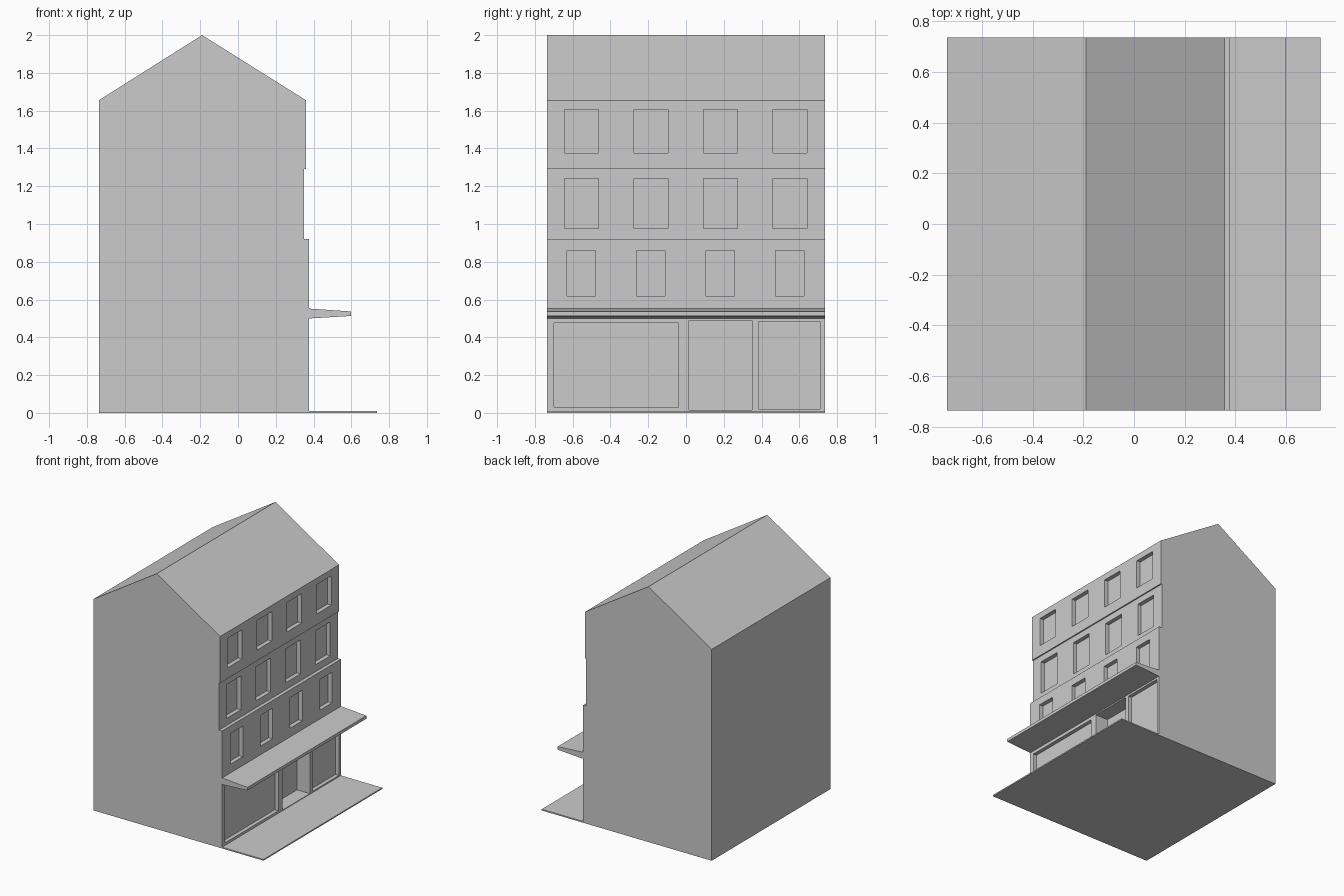
import bpy, bmesh

cube = bpy.data.objects.get("Cube")
if cube:
    bpy.data.objects.remove(cube, do_unlink=True)

HALF = 0.735   # half the building's length along y

# One plain stone colour for everything
stone = bpy.data.materials.new("plain_grey")
stone.use_nodes = True
grey = (0.6, 0.6, 0.6, 1)
stone.diffuse_color = grey
stone.node_tree.nodes["Principled BSDF"].inputs["Base Color"].default_value = grey


def make_object(name, bm):
    bmesh.ops.recalc_face_normals(bm, faces=bm.faces)
    mesh = bpy.data.meshes.new(name)
    bm.to_mesh(mesh)
    bm.free()
    mesh.materials.append(stone)
    obj = bpy.data.objects.new(name, mesh)
    bpy.context.collection.objects.link(obj)
    return obj


def extrude_profile(name, profile):
    """Extrude an (x, z) outline along the whole length."""
    bm = bmesh.new()
    face = bm.faces.new([bm.verts.new((x, -HALF, z)) for x, z in profile])
    ext = bmesh.ops.extrude_face_region(bm, geom=[face])
    verts = [v for v in ext["geom"] if isinstance(v, bmesh.types.BMVert)]
    bmesh.ops.translate(bm, verts=verts, vec=(0, 2 * HALF, 0))
    return make_object(name, bm)


def add_box(bm, x0, x1, y0, y1, z0, z1):
    for v in bmesh.ops.create_cube(bm, size=1)["verts"]:
        v.co.x = x1 if v.co.x > 0 else x0
        v.co.y = y1 if v.co.y > 0 else y0
        v.co.z = z1 if v.co.z > 0 else z0


# Gabled house with a stepped facade
lower, middle, upper = 0.377, 0.35, 0.36
building = extrude_profile("building", [
    (-HALF - 0.002, 0), (lower, 0), (lower, 0.92), (middle, 0.92), (middle, 1.29),
    (upper, 1.29), (upper, 1.655), (-0.19, 2), (-HALF - 0.002, 1.655)])

# Recesses: three rows of four windows
bm = bmesh.new()
rows = [(lower, 0.15, 0.62, 0.86), (middle, 0.18, 0.975, 1.24), (upper, 0.18, 1.375, 1.605)]
for face_x, width, z0, z1 in rows:
    for i in range(4):
        y = -0.554 + i * 0.368
        add_box(bm, face_x - 0.033, face_x + 0.1, y - width / 2, y + width / 2, z0, z1)

# Recesses: two shop windows and a deep doorway
add_box(bm, lower - 0.03, lower + 0.1, -0.70, -0.04, 0.03, 0.475)
add_box(bm, lower - 0.11, lower + 0.1, 0.015, 0.35, 0.015, 0.49)
add_box(bm, lower - 0.03, lower + 0.1, 0.385, 0.71, 0.02, 0.485)
cutter = make_object("recess_cutter", bm)
cutter.hide_render = True

cut = building.modifiers.new("recesses", "BOOLEAN")
cut.operation = "DIFFERENCE"
cut.solver = "EXACT"
cut.object = cutter
graph = bpy.context.evaluated_depsgraph_get()
carved = bpy.data.meshes.new_from_object(building.evaluated_get(graph))
building.modifiers.clear()
building.data = carved
bpy.data.objects.remove(cutter, do_unlink=True)

# Tapered canopy over the shopfront
extrude_profile("canopy", [(lower, 0.5), (0.597, 0.513), (0.597, 0.537), (lower, 0.552)])

# Thin pavement slab
extrude_profile("pavement", [(lower, 0), (HALF, 0), (HALF, 0.01), (lower, 0.01)])
